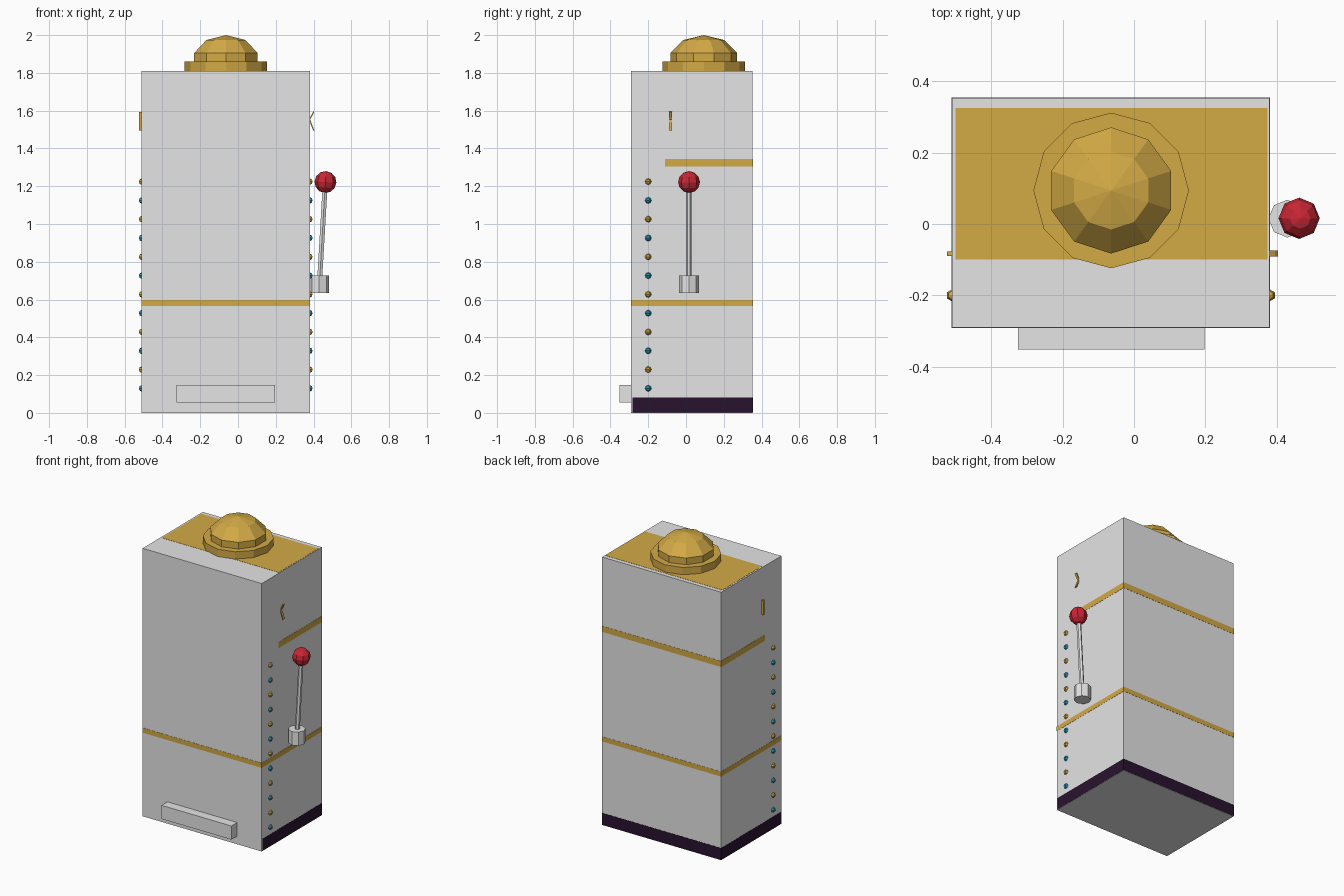
import bpy, math
from mathutils import Vector

if "Cube" in bpy.data.objects:
    bpy.data.objects.remove(bpy.data.objects["Cube"])


def mat(name, rgb):
    m = bpy.data.materials.new(name)
    m.diffuse_color = (*rgb, 1)
    m.use_nodes = True
    m.node_tree.nodes["Principled BSDF"].inputs["Base Color"].default_value = m.diffuse_color
    return m


GREY = mat("light grey", (0.78, 0.78, 0.78))
GOLD = mat("gold", (0.65, 0.40, 0.06))
PLUM = mat("dark plum", (0.022, 0.006, 0.028))
RED = mat("red", (0.58, 0.02, 0.035))
TEAL = mat("teal", (0.03, 0.33, 0.45))


def finish(name, m):
    ob = bpy.context.object
    ob.name = name
    ob.data.materials.append(m)
    return ob


def box(name, m, lo, hi):
    lo, hi = Vector(lo), Vector(hi)
    bpy.ops.mesh.primitive_cube_add(size=1, location=(lo + hi) / 2)
    bpy.context.object.scale = hi - lo
    return finish(name, m)


def rod(name, m, a, b, r, sides, spin=0.0):
    a, b = Vector(a), Vector(b)
    bpy.ops.mesh.primitive_cylinder_add(vertices=sides, radius=r, depth=(b - a).length,
                                        location=(a + b) / 2)
    ob = bpy.context.object
    ob.rotation_euler = (0, math.atan2(b.x - a.x, b.z - a.z), spin)
    return finish(name, m)


def ball(name, m, loc, scale, segs, rings):
    bpy.ops.mesh.primitive_uv_sphere_add(segments=segs, ring_count=rings, radius=1, location=loc)
    bpy.context.object.scale = scale
    return finish(name, m)


# Cabinet and coin tray
X0, X1, Y0, Y1, TOP = -0.51, 0.38, -0.29, 0.353, 1.81
E = 0.0012
box("cabinet", GREY, (X0, Y0, 0), (X1, Y1, TOP))
box("coin_tray", GREY, (-0.325, -0.352, 0.055), (0.197, Y0, 0.147))

# Painted bands, plinth and top panel, standing just proud of the cabinet
box("plinth", PLUM, (X0 - E, -0.283, 0.002), (X1 + E, Y1 + E, 0.082))
box("lower_band", GOLD, (X0 - E, Y0 - E, 0.565), (X1 + E, Y1 + E, 0.598))
box("upper_band", GOLD, (X0 - E, -0.112, 1.305), (X1 + E, Y1 + E, 1.345))
box("top_panel", GOLD, (-0.50, -0.10, TOP - 0.005), (0.375, 0.325, TOP + E))

# Beacon on top
CX, CY = -0.064, 0.094
rod("beacon_ring", GOLD, (CX, CY, TOP), (CX, CY, 1.86), 0.218, 12)
ball("beacon_dome", GOLD, (CX, CY, 1.8625), (0.186, 0.186, 0.1375), 10, 5)

# Side bulbs, alternating teal and gold
for side, x in (("left", X0), ("right", X1)):
    for i in range(12):
        ball(f"bulb_{side}_{i + 1}", GOLD if i % 2 else TEAL,
             (x, -0.20, 0.13 + i * 0.0995), (0.017,) * 3, 6, 4)

# Small trim pieces high on the sides
box("left_trim", GOLD, (-0.525, -0.09, 1.495), (X0, -0.077, 1.593))
for name, z0, z1 in (("right_trim_upper", 1.55, 1.595), ("right_trim_lower", 1.555, 1.495)):
    a, b = Vector((0.378, -0.083, z0)), Vector((0.401, -0.083, z1))
    t = box(name, GOLD, (0, 0, 0), (0.006, 0.016, (b - a).length))
    t.location = (a + b) / 2
    t.rotation_euler.y = math.atan2(b.x - a.x, b.z - a.z)

# Pull lever
rod("lever_base", GREY, (0.43, 0.015, 0.635), (0.43, 0.015, 0.727), 0.053, 8)
rod("lever_rod", GREY, (0.432, 0.015, 0.70), (0.461, 0.015, 1.20), 0.015, 6)
knob = ball("lever_knob", RED, (0.463, 0.016, 1.222), (0.058,) * 3, 8, 6)
knob.rotation_euler.y = 0.06
